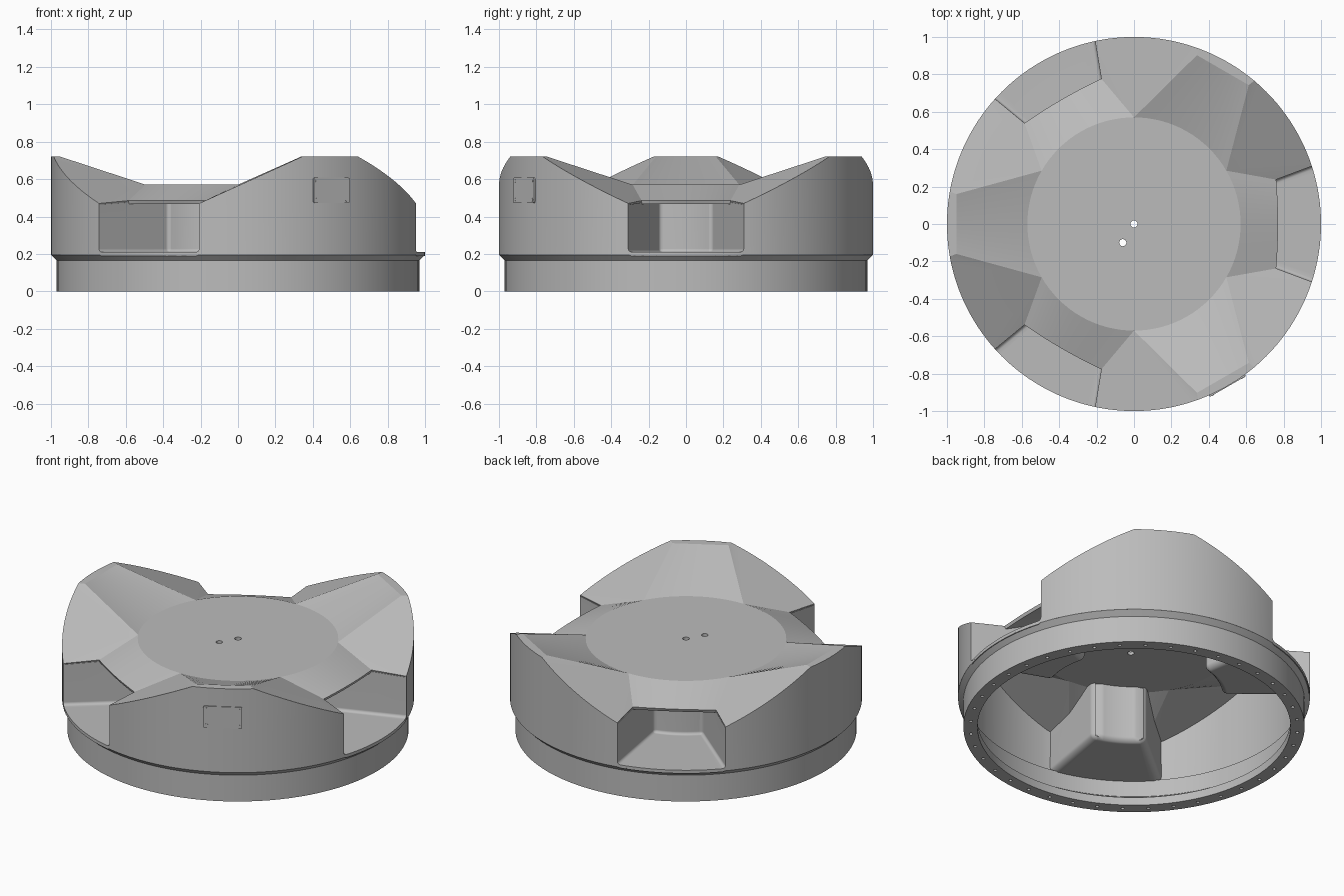
import bpy, bmesh
from math import sin, cos, radians, pi
from mathutils import Vector, Matrix

if "Cube" in bpy.data.objects:
    bpy.data.objects.remove(bpy.data.objects["Cube"], do_unlink=True)

grey = bpy.data.materials.new("plain_grey")
grey.use_nodes = True
grey.diffuse_color = (0.5, 0.5, 0.5, 1)
grey.node_tree.nodes["Principled BSDF"].inputs["Base Color"].default_value = grey.diffuse_color

WALL, FLOOR, SEAT, DISC_Z, PEAK_Z = 0.02, 0.21, 0.195, 0.57, 0.72


def polar(r, deg, z):
    a = radians(deg)
    return Vector((r * cos(a), r * sin(a), z))


def make(name, bm):
    mesh = bpy.data.meshes.new(name)
    bm.to_mesh(mesh)
    bm.free()
    obj = bpy.data.objects.new(name, mesh)
    bpy.context.collection.objects.link(obj)
    mesh.materials.append(grey)
    return obj


def finish(obj, angle=12):
    # apply the modifiers, then shade smooth across shallow edges only
    bpy.ops.object.select_all(action='DESELECT')
    obj.select_set(True)
    bpy.context.view_layer.objects.active = obj
    for mod in list(obj.modifiers):
        bpy.ops.object.modifier_apply(modifier=mod.name)
    bpy.ops.object.shade_smooth_by_angle(angle=radians(angle))


def add_face(bm, points):
    bm.faces.new([bm.verts.new(p) for p in points])


def strip(bm, row_a, row_b):
    for i in range(len(row_a) - 1):
        add_face(bm, (row_a[i], row_a[i + 1], row_b[i + 1], row_b[i]))


def orient_up(bm):
    # weld, then make the widest level face look upward
    bmesh.ops.remove_doubles(bm, verts=bm.verts, dist=0.0005)
    bmesh.ops.recalc_face_normals(bm, faces=bm.faces)
    if max(bm.faces, key=lambda f: abs(f.normal.z) * f.calc_area()).normal.z < 0:
        bmesh.ops.reverse_faces(bm, faces=bm.faces)


def solidify(obj, even):
    mod = obj.modifiers.new("thickness", 'SOLIDIFY')
    mod.thickness = WALL
    mod.offset = -1
    mod.use_even_offset = even


def add_rod(bm, centre, radius, depth, turn=Matrix(), sides=16):
    bmesh.ops.create_cone(bm, cap_ends=True, segments=sides, radius1=radius, radius2=radius,
                          depth=depth, matrix=Matrix.Translation(centre) @ turn)


def cut(target, name, bm):
    cutter = make(name, bm)
    cutter.hide_render = True
    mod = target.modifiers.new(name, 'BOOLEAN')
    mod.operation = 'DIFFERENCE'
    mod.solver = 'EXACT'
    mod.object = cutter
    finish(target)
    bpy.data.objects.remove(cutter, do_unlink=True)


# Body shell: one half of a lobe, mirrored and turned three times
N = 8
fold = polar(0.57, 30, DISC_Z)
lip_corner = Vector((0.76, 0.2375, 0.485))
rim_low, rim_high = polar(1, 18, 0.47), polar(1, 50, PEAK_Z)
normal = (rim_low - fold).cross(rim_high - fold)


def on_slope(p):
    p.z = fold.z - (normal.x * (p.x - fold.x) + normal.y * (p.y - fold.y)) / normal.z
    return p


mid = polar(0.95, 60, PEAK_Z)
ridge_end = mid + 0.16 * Vector((sin(pi / 3), -cos(pi / 3), 0))
valley_arc = [polar(0.57, 30 * i / N, DISC_Z) for i in range(N + 1)]
lobe_arc = [polar(0.57, 30 + 30 * i / N, DISC_Z) for i in range(N + 1)]
lip = [Vector((0.77 - 0.01 * (i / N) ** 2, lip_corner.y * i / N, 0.485)) for i in range(N + 1)]
ridge = [ridge_end.lerp(mid, i / N) for i in range(N + 1)]
slope_rim = [on_slope(polar(1, 18 + 2 * i, 0)) for i in range(17)]
cap_rim = [polar(1, 50 + 10 * i / N, PEAK_Z) for i in range(N + 1)]

bm = bmesh.new()
strip(bm, valley_arc, lip)
strip(bm, lobe_arc, ridge)
strip(bm, ridge, cap_rim)
fan = [lip_corner] + slope_rim + [ridge_end]
for p, q in zip(fan, fan[1:]):
    add_face(bm, (fold, p, q))
for rim in (slope_rim, cap_rim):
    strip(bm, rim, [Vector((p.x, p.y, SEAT)) for p in rim])
half = bm.verts[:] + bm.edges[:] + bm.faces[:]
copy = bmesh.ops.duplicate(bm, geom=half)["geom"]
bmesh.ops.scale(bm, vec=(1, -1, 1), verts=[v for v in copy if isinstance(v, bmesh.types.BMVert)])
sector = bm.verts[:] + bm.edges[:] + bm.faces[:]
for k in (1, 2):
    copy = bmesh.ops.duplicate(bm, geom=sector)["geom"]
    bmesh.ops.rotate(bm, cent=(0, 0, 0), matrix=Matrix.Rotation(k * 2 * pi / 3, 3, 'Z'),
                     verts=[v for v in copy if isinstance(v, bmesh.types.BMVert)])
add_face(bm, [polar(0.57, 30 * i / N, DISC_Z) for i in range(12 * N)])
orient_up(bm)
body = make("body_shell", bm)
solidify(body, True)

# Two small holes through the top disc
bm = bmesh.new()
for x, y in ((0, 0), (-0.06, -0.1)):
    add_rod(bm, (x, y, DISC_Z), 0.019, 0.2, sides=24)
cut(body, "top_hole_cutter", bm)

# Pockets between the lobes, reaching under the lip
for k, name in enumerate(("left_pocket", "back_pocket", "front_pocket")):
    bm = bmesh.new()
    steps = [i / N - 1 for i in range(2 * N + 1)]
    inner = [polar(0.519, 15.64 * s, FLOOR) for s in steps]
    outer = [polar(1, 18 * s, FLOOR) for s in steps]
    strip(bm, inner, outer)
    strip(bm, inner, [Vector((p.x, p.y, 0.56)) for p in inner])
    for side in (-1, 1):
        profile = ((0.951, 0.309, FLOOR), (0.951, 0.309, 0.463), (0.76, 0.2375, 0.475),
                   (0.57, 0.166, 0.56))
        a, b = inner[-1 if side > 0 else 0], Vector((1, side, 1))
        add_face(bm, [a] + [Vector(p) * b for p in profile] + [Vector((a.x, a.y, 0.56))])
    orient_up(bm)
    sharp = [e for e in bm.edges if len(e.link_faces) == 2 and e.calc_face_angle() > 0.5]
    bmesh.ops.bevel(bm, geom=sharp, offset=0.018, segments=3, profile=0.5, affect='EDGES')
    bmesh.ops.rotate(bm, cent=(0, 0, 0), matrix=Matrix.Rotation(k * 2 * pi / 3, 3, 'Z'),
                     verts=bm.verts)
    pocket = make(name, bm)
    solidify(pocket, False)
    finish(pocket, 35)
    pocket.modifiers.new("even_shading", 'WEIGHTED_NORMAL').keep_sharp = True

# Base ring with a flared flange and an inner bolting lip
profile = ((0.97, 0), (0.97, 0.165), (1, SEAT), (0.95, SEAT), (0.95, 0.09),
           (0.89, 0.05), (0.89, 0))
bm = bmesh.new()
SEG = 96
rings = [[polar(r, 360 * i / SEG, z) for i in range(SEG + 1)] for r, z in profile]
for a, b in zip(rings, rings[1:] + rings[:1]):
    strip(bm, a, b)
bmesh.ops.remove_doubles(bm, verts=bm.verts, dist=0.0005)
bmesh.ops.recalc_face_normals(bm, faces=bm.faces)
base = make("base_ring", bm)
bm = bmesh.new()
for i in range(40):
    add_rod(bm, polar(0.93, 9 * i, 0), 0.01, 0.04, sides=12)
cut(base, "bolt_hole_cutter", bm)

# Access plate and its screws on the front lobe
turn = Matrix.Rotation(radians(300), 4, 'Z')
bm = bmesh.new()
place = turn @ Matrix.Translation((0.999, 0, 0.54)) @ Matrix.Diagonal((0.009, 0.222, 0.136, 1))
bmesh.ops.create_cube(bm, size=1, matrix=place)
radial = (turn @ Vector((1, 0, 0)))
corners = [e for e in bm.edges
           if abs((e.verts[0].co - e.verts[1].co).normalized().dot(radial)) > 0.9]
bmesh.ops.bevel(bm, geom=corners, offset=0.01, segments=3, profile=0.5, affect='EDGES')
finish(make("access_plate", bm), 35)
bm = bmesh.new()
for y in (-0.092, 0.092):
    for z in (0.49, 0.59):
        add_rod(bm, turn @ Vector((1.002, y, z)), 0.009, 0.006,
                turn @ Matrix.Rotation(pi / 2, 4, 'Y'))
finish(make("plate_screws", bm), 35)
